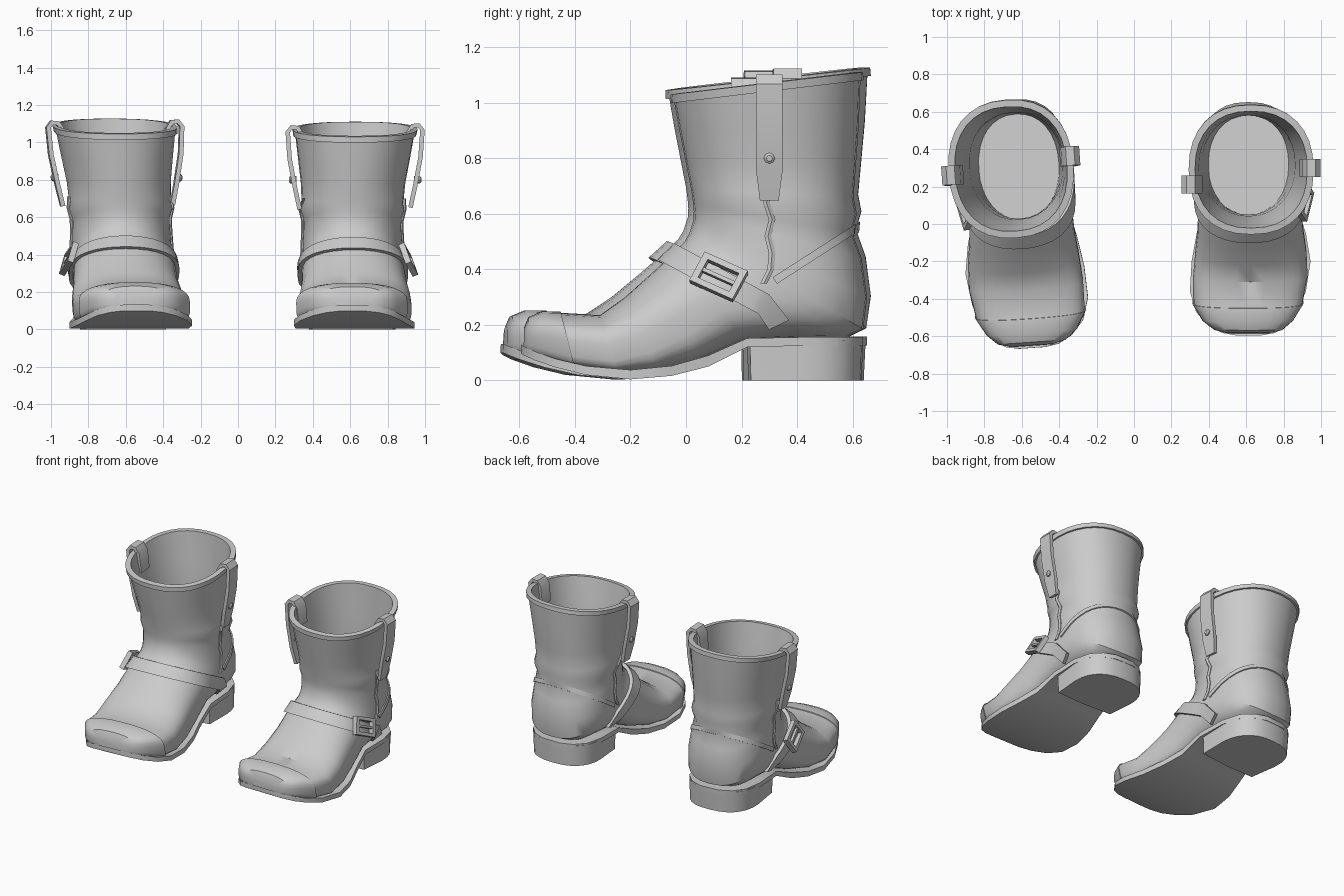
import bpy, bmesh
from math import sin, cos, pi, radians
from mathutils import Vector, Matrix
from mathutils.bvhtree import BVHTree

if "Cube" in bpy.data.objects:
    bpy.data.objects.remove(bpy.data.objects["Cube"])

N = 32
X = Vector((1, 0, 0))


def spow(v, p):
    return abs(v) ** p * (1 if v >= 0 else -1)


def section(r, e=0.0):
    """Rounded cross-section from bottom/back point to top/front point, inflated by e."""
    by, bz, ty, tz, w, cx, nt, nb = r
    b, t = Vector((cx, by, bz)), Vector((cx, ty, tz))
    mid, half = (b + t) / 2, (t - b) / 2
    half *= 1 + e / half.length
    out = []
    for k in range(N):
        a = 2 * pi * k / N
        n = nt if k <= N // 2 else nb
        out.append(mid + half * spow(sin(a), 2 / n) + X * (w + e) * spow(cos(a), 2 / n))
    return out


def loft(bm, rings):
    rows = [[bm.verts.new(p) for p in r] for r in rings]
    n = len(rows[0])
    for a, b in zip(rows, rows[1:]):
        for k in range(n):
            bm.faces.new((a[k], a[(k + 1) % n], b[(k + 1) % n], b[k]))
    bm.faces.new(rows[0])
    bm.faces.new(rows[-1])


def block(c, u, v, n, a, b, h):
    """Two rectangular rings of a box centred at c."""
    sq = ((1, 1), (-1, 1), (-1, -1), (1, -1))
    return [[c + u * a * i + v * b * j + n * h * s for i, j in sq] for s in (-1, 1)]


def build(name, lofts, m):
    bm = bmesh.new()
    for rings in lofts:
        loft(bm, rings)
    bmesh.ops.recalc_face_normals(bm, faces=bm.faces)
    tree = BVHTree.FromBMesh(bm)
    bm.transform(m)
    bmesh.ops.recalc_face_normals(bm, faces=bm.faces)
    me = bpy.data.meshes.new(name)
    bm.to_mesh(me)
    bm.free()
    bpy.context.collection.objects.link(bpy.data.objects.new(name, me))
    return tree


# upper: by, bz, ty, tz, half width, x offset, top and bottom squareness
TOE = [
    (-.585, .11, -.583, .185, .105, 0, 2.5, 3),
    (-.566, .095, -.568, .222, .175, 0, 2.5, 4),
    (-.515, .078, -.52, .243, .236, -.004, 2.5, 5),
    (-.40, .045, -.45, .243, .292, -.003, 2.4, 6)]
FOOT = TOE + [
    (-.25, .025, -.31, .235, .306, .01, 2.3, 6),
    (-.10, .035, -.22, .300, .298, .013, 2.2, 5),
    (.05, .075, -.125, .385, .282, .01, 2.1, 4),
    (.22, .145, -.05, .455, .275, .005, 2.1, 3),
    (.42, .15, -.005, .50, .274, 0, 2.1, 2.7),
    (.57, .15, .012, .53, .272, 0, 2.1, 2.5),
    (.638, .185, .02, .555, .27, 0, 2.1, 2.5),
    (.652, .30, .027, .58, .268, 0, 2.1, 2.4),
    (.632, .44, .028, .61, .264, 0, 2.1, 2.2),
    (.598, .535, .026, .635, .262, 0, 2.1, 2.2),
    (.615, .60, .022, .665, .28, 0, 2.1, 2.2),
    (.603, .66, .018, .69, .272, 0, 2.1, 2.2),
    (.612, .78, .000, .78, .279, .003, 2.1, 2.2),
    (.622, .92, -.022, .89, .298, .008, 2.2, 2.2)]
LIP = (.628, 1.08, -.042, 1.0, .318, .012, 2.3, 2.3)
RIM = (.633, 1.11, -.052, 1.03, .33, .014, 2.3, 2.3)
INSIDE = [
    (.603, 1.11, -.022, 1.035, .30, .014, 2.3, 2.3),
    (.595, .90, .005, .89, .274, .008, 2.2, 2.2),
    (.58, .65, .042, .68, .25, 0, 2.1, 2.2),
    (.60, .40, .05, .48, .235, 0, 2.1, 2.2),
    (.58, .21, .05, .26, .215, 0, 2.1, 2.2)]
# sole: y, half width, x offset, bottom z, top z
SOLE = [(-.595, .07, 0, .098, .13), (-.583, .14, 0, .09, .122), (-.545, .21, -.003, .073, .105),
        (-.47, .27, -.01, .047, .078), (-.36, .31, -.003, .02, .052), (-.2, .318, .014, .004, .038),
        (-.05, .292, .015, .017, .053), (.08, .255, .01, .05, .09), (.22, .238, 0, .12, .152),
        (.42, .241, 0, .125, .156), (.54, .212, 0, .125, .156), (.605, .15, 0, .125, .156),
        (.637, .07, 0, .125, .156)]
# strap-over tab: distance from rim radius, z
TAB = [(-.06, .93), (-.048, 1.05), (-.025, 1.087), (.008, 1.09), (.028, 1.065),
       (.018, .92), (-.012, .76), (-.036, .65)]


def boot(side, m, tab_y):
    # leather upper with open, lined shaft
    rings = [section(r) for r in FOOT] + [section(LIP), section(LIP, .012), section(RIM, .004)]
    rings += [section(r) for r in INSIDE]
    tree = build(side + "_upper", [rings], m)

    def hit(o, d):
        loc, nor, _, _ = tree.ray_cast(o + d * 2, -d)
        return (loc, nor) if loc else (o + d * .26, d)

    def band(c, u, v, hw, thick, tail=None, steps=24):
        """Flat strip wrapped over the upper, in the plane of u and x."""
        spots = [(c, u * cos(a) + X * sin(a), v) for a in
                 [pi * (k / steps - .5) for k in range(steps + 1)]]
        if tail:
            w = Vector((0, .9, .43))
            spots = [(tail, -X, w)] + spots + [(tail, X, w)]
        out = []
        for o, d, w in spots:
            p, q = hit(o - w * hw, d)[0], hit(o + w * hw, d)[0]
            out.append([p - d * .02, q - d * .02, q + d * thick, p + d * thick])
        return out

    # toe cap
    build(side + "_toe_cap", [[section(r, .006) for r in TOE]], m)

    # sole and heel block
    build(side + "_sole", [[[Vector((cx + s * w, y, z)) for s, z in
                            ((-1, zb), (1, zb), (1, zt), (-1, zt))]
                           for y, w, cx, zb, zt in SOLE]], m)
    arc = [Vector((-.22, .23, 0)), Vector((0, .22, 0)), Vector((.22, .23, 0))]
    arc += [Vector((.236 * spow(cos(a), .8), .42 + .217 * spow(sin(a), .85), 0))
            for a in [pi * k / 14 for k in range(15)]]
    mid = Vector((0, .42, 0))
    build(side + "_heel", [[[mid + (p - mid) * f + Vector((0, 0, z)) for p in arc]
                           for f, z in ((.98, 0), (1, .145))]], m)

    # instep strap and heel counter edge
    u, v = Vector((0, -.88, .475)), Vector((0, .475, .88))
    build(side + "_strap", [band(Vector((0, .28, .275)), u, v, .04, .024,
                                 Vector((0, .335, .2)))], m)
    build(side + "_counter_edge", [band(Vector((0, .32, .36)), Vector((0, .84, .54)),
                                        Vector((0, -.54, .84)), .014, .008)], m)

    # buckle on the outer side
    p, n = hit(Vector((0, .12, .36)), X)
    bu = (u - n * u.dot(n)).normalized()
    bv = n.cross(bu)
    p = p + n * .034
    bars = [block(p + bu * s * .075, bu, bv, n, .012, .06, .016) for s in (-1, 1)]
    bars += [block(p + bv * s * .05, bu, bv, n, .087, .011, .016) for s in (-1, 1)]
    bars.append(block(p, bu, bv, n, .07, .007, .01))
    build(side + "_buckle", bars, m)

    # pull tabs, rivets and side seams
    tabs, rivets, seams = [], [], []
    for s, ty in zip((-1, 1), tab_y):
        pts = [Vector((.014 + s * (.332 + dx), ty, z + .116 * (ty - .29))) for dx, z in TAB]
        rings = []
        for i, q in enumerate(pts):
            t = (pts[min(i + 1, len(pts) - 1)] - pts[max(i - 1, 0)]).normalized()
            nn = Vector((t.z, 0, -t.x)) * .012
            h = Vector((0, .048 if i < 7 else .034, 0))
            rings.append([q - h - nn, q + h - nn, q + h + nn, q - h + nn])
        tabs.append(rings)
        rc = Vector((.014 + s * .334, ty, .80))
        rivets.append([[rc + Vector((s * dx, r * cos(a), r * sin(a)))
                        for a in [2 * pi * k / 8 for k in range(8)]]
                       for dx, r in ((-.02, .02), (.012, .02), (.02, .011))])
        path = [(ty, .70), (.29, .64), (.31, .58), (.295, .52), (.31, .46), (.305, .40), (.28, .35)]
        rings = []
        for y, z in path:
            c = hit(Vector((0, y, z)), X * s)[0]
            rings.append([c + Vector((.012 * cos(a), .014 * sin(a), 0))
                          for a in [2 * pi * k / 6 for k in range(6)]])
        seams.append(rings)
    build(side + "_pull_tabs", tabs, m)
    build(side + "_rivets", rivets, m)
    build(side + "_side_seams", seams, m)


# the pair: the second boot is mirrored, slightly longer, turned inward and leaning
boot("right", Matrix.Translation((.612, 0, 0)), (.21, .30))
pivot = Matrix.Translation((0, .29, 0))
turn = pivot @ Matrix.Rotation(radians(4), 4, 'Z') @ pivot.inverted()
size = Matrix.Translation((0, -.033, 0)) @ Matrix.Diagonal((-1, 1.065, 1.015, 1))
size[0][2], size[1][2] = -.035, .02
boot("left", Matrix.Translation((-.606, 0, 0)) @ turn @ size, (.335, .28))

for ob in bpy.context.collection.objects:
    ob.select_set(True)
    bpy.context.view_layer.objects.active = ob
bpy.ops.object.shade_smooth_by_angle(angle=radians(38))
